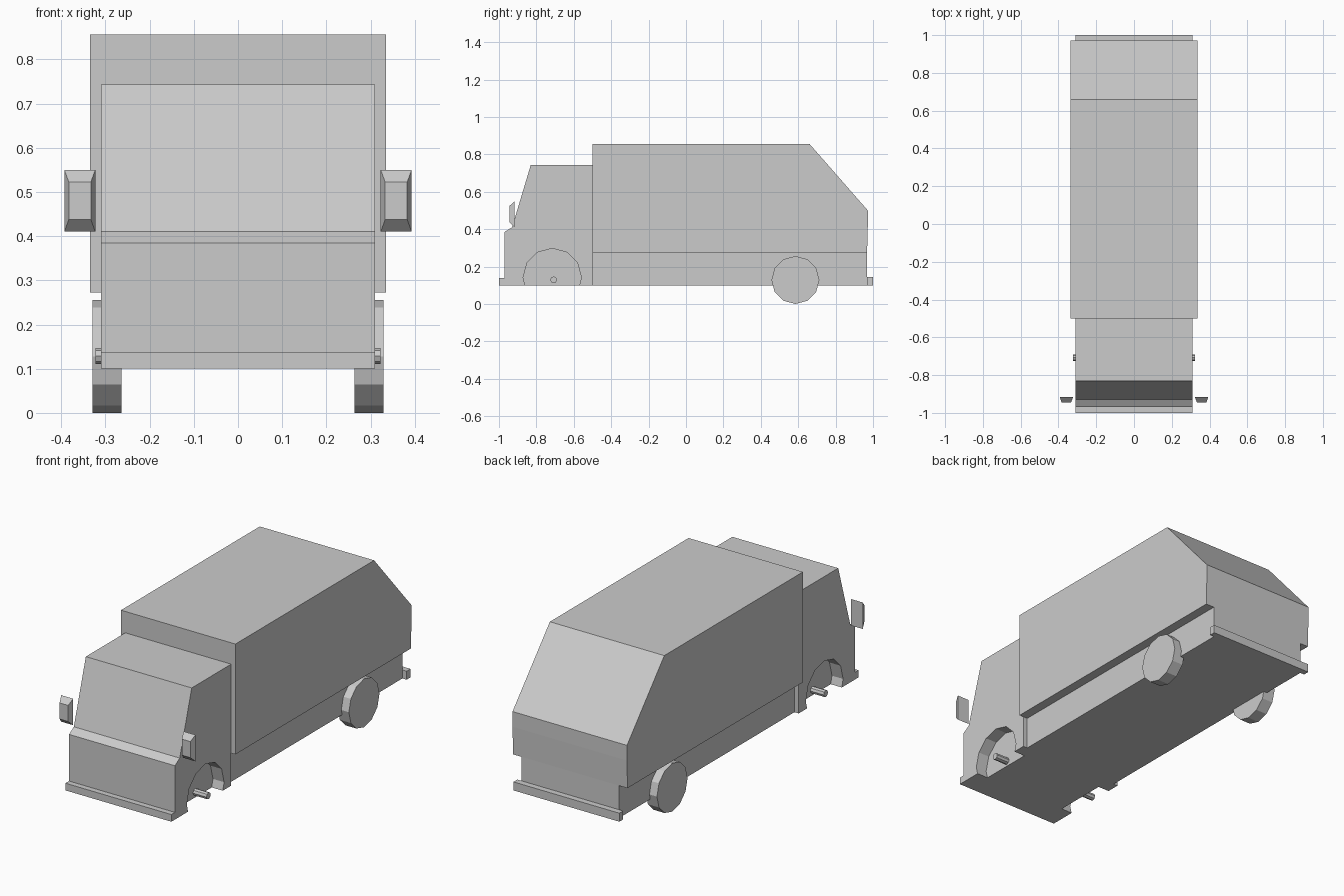
import bpy, bmesh, math

if "Cube" in bpy.data.objects:
    bpy.data.objects.remove(bpy.data.objects["Cube"])


def make_object(name, bm):
    bmesh.ops.recalc_face_normals(bm, faces=bm.faces)
    mesh = bpy.data.meshes.new(name)
    bm.to_mesh(mesh)
    bm.free()
    obj = bpy.data.objects.new(name, mesh)
    bpy.context.collection.objects.link(obj)
    return obj


def prism(name, profile, x0, x1):
    """Extrude a (y, z) side profile from x0 to x1."""
    bm = bmesh.new()
    face = bm.faces.new([bm.verts.new((x0, y, z)) for y, z in profile])
    ext = bmesh.ops.extrude_face_region(bm, geom=[face])
    verts = [g for g in ext["geom"] if isinstance(g, bmesh.types.BMVert)]
    bmesh.ops.translate(bm, verts=verts, vec=(x1 - x0, 0, 0))
    return make_object(name, bm)


def rect(y0, y1, z0, z1):
    return [(y0, z0), (y1, z0), (y1, z1), (y0, z1)]


def ring(y, z, r, n):
    return [(y + r * math.cos(2 * math.pi * i / n),
             z + r * math.sin(2 * math.pi * i / n)) for i in range(n)]


# Cab with raked windscreen
cab = prism("cab", [(-0.97, 0.10), (-0.97, 0.385), (-0.93, 0.41),
                    (-0.83, 0.743), (-0.50, 0.743), (-0.50, 0.10)], -0.31, 0.31)

# Cargo body with sloping tail, over a narrower chassis
prism("cargo_body", [(-0.50, 0.272), (-0.50, 0.856), (0.66, 0.856),
                     (0.972, 0.50), (0.972, 0.42), (0.968, 0.272)], -0.335, 0.335)
prism("chassis", rect(-0.50, 0.968, 0.10, 0.272), -0.285, 0.285)

# Bumpers
prism("front_bumper", rect(-1.0, -0.97, 0.10, 0.138), -0.31, 0.31)
prism("rear_bumper", rect(0.968, 1.0, 0.10, 0.145), -0.31, 0.31)

for side, s in (("right", 1), ("left", -1)):
    # Front wheel arch cut into the cab
    cutter = prism("arch_cutter_" + side, ring(-0.715, 0.141, 0.156, 12), s * 0.245, s * 0.40)
    cutter.hide_render = True
    mod = cab.modifiers.new("arch_" + side, "BOOLEAN")
    mod.operation = "DIFFERENCE"
    mod.solver = "EXACT"
    mod.object = cutter
    bpy.context.view_layer.objects.active = cab
    bpy.ops.object.modifier_apply(modifier=mod.name)
    bpy.data.objects.remove(cutter)

    # Bare front axle stub and rear wheel
    prism("front_axle_" + side, ring(-0.708, 0.129, 0.018, 8), s * 0.24, s * 0.323)
    prism("rear_wheel_" + side, ring(0.585, 0.128, 0.128, 12), s * 0.264, s * 0.329)

    # Door mirror: a block tapering toward the front
    bm = bmesh.new()
    bmesh.ops.create_cube(bm, size=1)
    for v in bm.verts:
        front = v.co.y < 0
        v.co = (s * 0.358 + v.co.x * (0.05 if front else 0.07),
                -0.945 if front else -0.917,
                0.48 + v.co.z * (0.085 if front else 0.14))
    make_object("door_mirror_" + side, bm)
